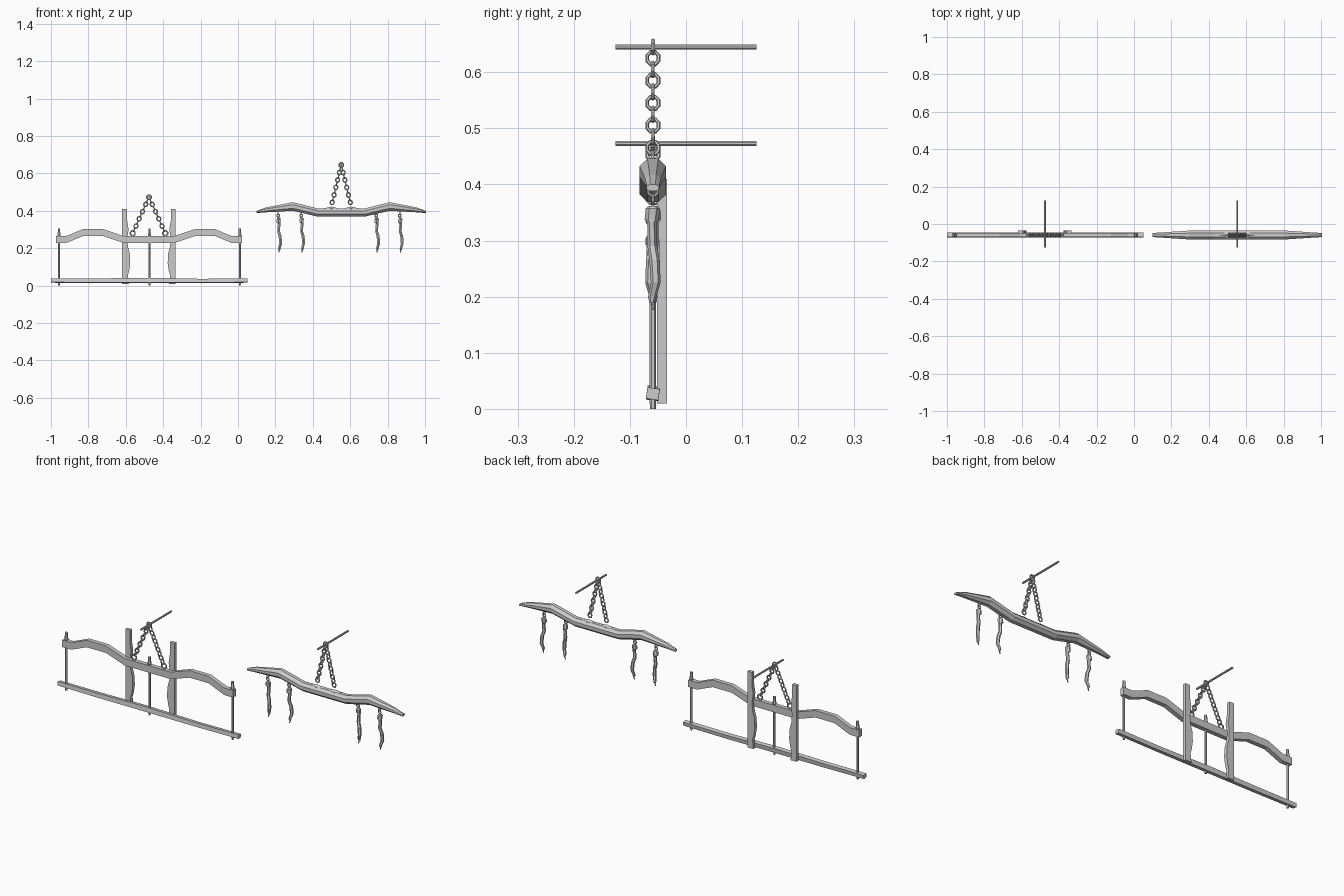
import bpy, bmesh
from math import pi, cos, sin, radians
from mathutils import Vector

if "Cube" in bpy.data.objects:
    bpy.data.objects.remove(bpy.data.objects["Cube"])

Y = -0.059          # common depth plane of both yokes


def finish(name, bm):
    bmesh.ops.recalc_face_normals(bm, faces=bm.faces)
    me = bpy.data.meshes.new(name)
    bm.to_mesh(me)
    bm.free()
    ob = bpy.data.objects.new(name, me)
    bpy.context.collection.objects.link(ob)
    return ob


def loft(name, sections, sides, axis='x', tilt=0.0):
    """Bridge n-sided rings; section = (x, y, z, half_a, half_b)."""
    bm = bmesh.new()
    rings = []
    k = 1 / cos(pi / sides)
    for x, y, z, a, b in sections:
        ring = []
        for i in range(sides):
            t = 2 * pi * (i + 0.5) / sides
            u, v = a * k * cos(t), b * k * sin(t)
            u, v = u * cos(tilt) - v * sin(tilt), u * sin(tilt) + v * cos(tilt)
            p = (x, y + u, z + v) if axis == 'x' else (x + u, y + v, z)
            ring.append(bm.verts.new(p))
        rings.append(ring)
    for r, s in zip(rings, rings[1:]):
        for i in range(sides):
            j = (i + 1) % sides
            bm.faces.new((r[i], r[j], s[j], s[i]))
    bm.faces.new(rings[0])
    bm.faces.new(rings[-1])
    return finish(name, bm)


def mirrored(half, cx):
    """Mirror sections about x = cx."""
    return half + [(2 * cx - s[0],) + s[1:] for s in reversed(half)]


def ring(bm, c, axis, major, minor, stretch=1.0, along=Vector((0, 0, 1))):
    """Octagonal chain link, stretched along the chain."""
    n = axis.normalized()
    a = (along - n * along.dot(n)).normalized()
    b = n.cross(a)
    vs = []
    for i in range(8):
        t = 2 * pi * (i + .5) / 8
        out = a * cos(t) + b * sin(t)
        mid = c + a * cos(t) * major * stretch + b * sin(t) * major
        vs.append([bm.verts.new(mid + (out * cos(q) + n * sin(q)) * minor)
                   for q in (2 * pi * j / 6 for j in range(6))])
    for i in range(8):
        for j in range(6):
            k, l = (i + 1) % 8, (j + 1) % 6
            bm.faces.new((vs[i][j], vs[k][j], vs[k][l], vs[i][l]))


def chain(name, top, bottom, count, end_ring=False):
    bm = bmesh.new()
    top, bottom = Vector(top), Vector(bottom)
    d = (bottom - top).normalized()
    front = Vector((0, 1, 0))
    for i in range(1, count):
        p = top.lerp(bottom, i / count)
        ring(bm, p, front if i % 2 == 0 else d.cross(front), .0108, .0036, 1.15, d)
    if end_ring:
        ring(bm, bottom, front, .0135, .004)
    finish(name, bm)


def hanger(name, cx, top_z, bottom, count, end_ring):
    """Ceiling pole with a ring and two chains spreading down."""
    bm = bmesh.new()
    ring(bm, Vector((cx, Y, top_z)), Vector((0, 1, 0)), .0125, .004)
    finish(name + "_top_ring", bm)
    pole = loft(name + "_pole", [(0, 0, -.126, .0048, .0048), (0, 0, .126, .0048, .0048)], 8, 'z')
    pole.rotation_euler.x = pi / 2
    pole.location = (cx, 0, top_z)
    for side, tag in ((-1, "left"), (1, "right")):
        chain(f"{name}_chain_{tag}", (cx, Y, top_z),
              (cx + side * bottom[0], Y, bottom[1]), count, end_ring)


# ---- double neck yoke on the left ----
C1 = -0.476
upper = [(-.973, .246), (-.92, .246), (-.83, .283), (-.72, .283), (-.61, .246)]
loft("upper_beam", mirrored([(x, Y, z, .0115, .0185) for x, z in upper], C1), 4)
lower = [(-1, .027, .010), (-.75, .026, .011), (-.5, .028, .0125), (-.2, .025, .010), (.05, .027, .010)]
loft("lower_beam", [(x, Y, z, .011, h) for x, z, h in lower], 4, tilt=radians(-8))

# rods with widened heads and bottom pins
for i, x in enumerate((-.957, -.473, .01)):
    prof = [(0, .0045), (.012, .005), (.26, .005), (.268, .009), (.285, .0065), (.305, .006)]
    loft(f"rod_{i}", [(x, Y, z, r, r) for z, r in prof], 6, 'z')

# wavy posts behind the beam: outer edge nearly straight, inner edge waved
outline = [(.143, .01), (.143, .41), (.117, .41), (.117, .35), (.109, .30), (.116, .255),
           (.113, .21), (.102, .17), (.100, .12), (.106, .08), (.113, .055), (.108, .01)]
for side, tag in ((-1, "left"), (1, "right")):
    bm = bmesh.new()
    f = bm.faces.new([bm.verts.new((C1 + side * x, -.034, z)) for x, z in outline])
    ext = bmesh.ops.extrude_face_region(bm, geom=[f])
    bmesh.ops.translate(bm, vec=(0, -.018, 0),
                        verts=[g for g in ext['geom'] if isinstance(g, bmesh.types.BMVert)])
    finish("post_" + tag, bm)

hanger("yoke", C1, .473, (.087, .28), 10, True)

# ---- carved shoulder yoke on the right ----
C2 = .552
half = [(.100, .394, .011, .006), (.150, .405, .014, .013), (.293, .423, .0235, .023),
        (.426, .391, .0235, .022)]
loft("carved_beam", mirrored([(x, Y, z, a, b) for x, z, a, b in half], C2), 8)
# raised pads under the chains
for side, tag in ((-1, "left"), (1, "right")):
    loft("pad_" + tag, [(C2 + side * o, Y, .404, w, h) for o, w, h in
                        ((.115, .010, .004), (.052, .012, .016), (.005, .010, .006))], 6)
hanger("carved", C2, .645, (.053, .425), 11, False)

# crooked hanging pegs on two small links each
peg = [(.362, .000, .000, .007), (.357, .000, .000, .011), (.338, -.002, .002, .011),
       (.332, .002, .002, .007), (.290, -.001, .001, .0075), (.265, .007, -.003, .008),
       (.225, .010, -.005, .0075), (.200, .003, .001, .0065), (.190, .004, .002, .004)]
for i, x in enumerate((.218, .341, .742, .868)):
    flip = -1 if i % 2 else 1
    loft(f"peg_{i}", [(x + dx, Y + dy * flip, z, r, r) for z, dx, dy, r in peg], 6, 'z')
    loft(f"peg_tip_{i}", [(x + .004, Y, .192, .003, .003), (x, Y, .176, .002, .002)], 5, 'z')
    bm = bmesh.new()
    ring(bm, Vector((x - .003, Y, .388)), Vector((1, 0, 0)), .009, .003)
    ring(bm, Vector((x - .003, Y, .373)), Vector((0, 1, 0)), .008, .003)
    finish(f"peg_links_{i}", bm)
